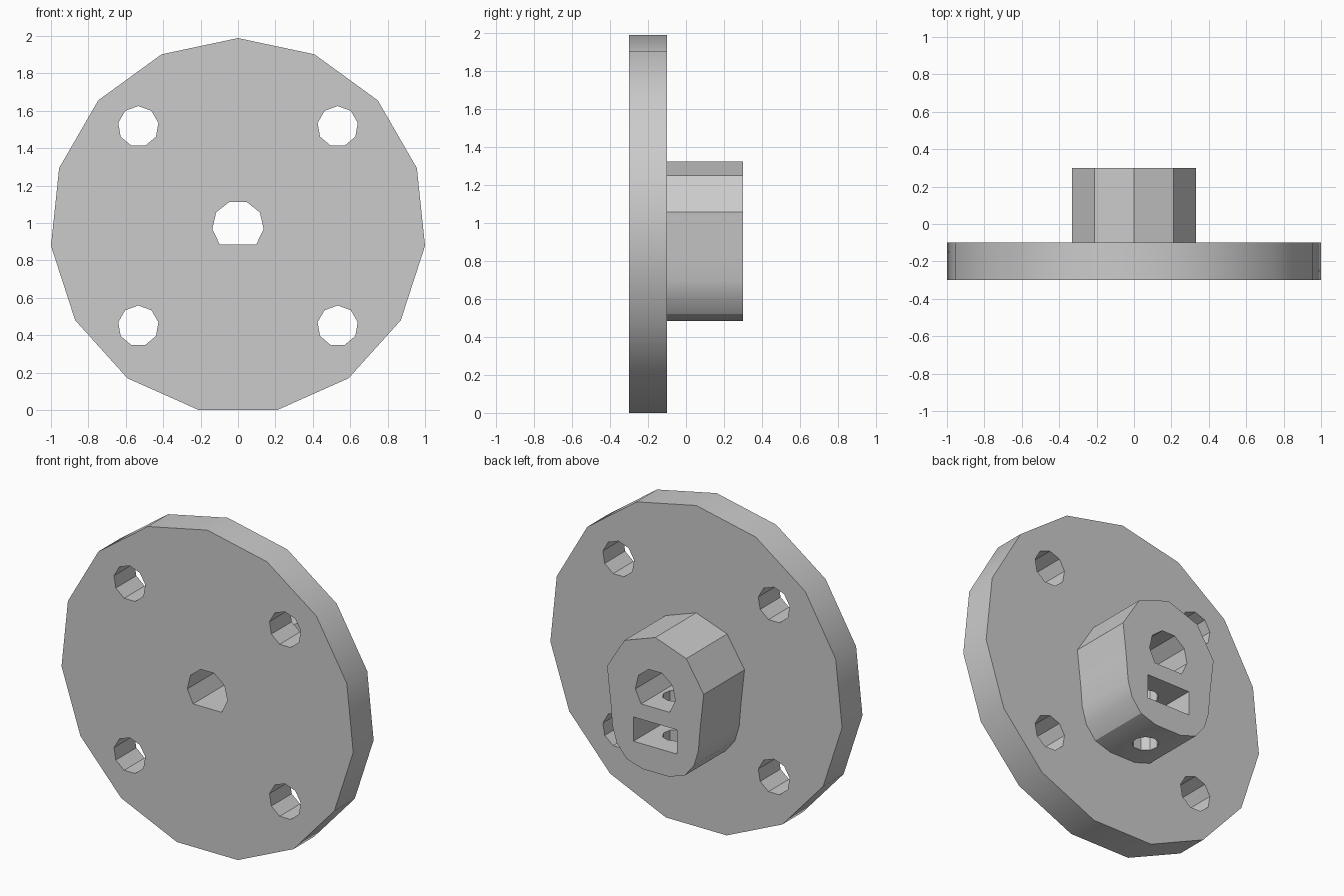
import bpy, bmesh
from math import sin, cos, radians, pi
from mathutils import Vector

if "Cube" in bpy.data.objects:
    bpy.data.objects.remove(bpy.data.objects["Cube"], do_unlink=True)

CZ = 0.983            # height of the shaft axis
BACK, MID, FRONT = 0.3, -0.1, -0.3

grey = bpy.data.materials.new("plain_grey")
grey.use_nodes = True
grey.diffuse_color = (0.6, 0.6, 0.6, 1)
grey.node_tree.nodes["Principled BSDF"].inputs["Base Color"].default_value = (0.6, 0.6, 0.6, 1)


def arc(radius, start, step, count, cx=0, cz=CZ):
    """Points on a circle, angles in degrees."""
    angles = [radians(start + step * i) for i in range(count)]
    return [(cx + radius * cos(a), cz + radius * sin(a)) for a in angles]


def prism(name, outline, low, high, vertical=False):
    """Extrude an outline along y, or along z when vertical."""
    bm = bmesh.new()
    place = (lambda p: (p[0], p[1], low)) if vertical else (lambda p: (p[0], low, p[1]))
    face = bm.faces.new([bm.verts.new(place(p)) for p in outline])
    new = bmesh.ops.extrude_face_region(bm, geom=[face])["geom"]
    shift = Vector((0, 0, high - low)) if vertical else Vector((0, high - low, 0))
    bmesh.ops.translate(bm, vec=shift, verts=[v for v in new if isinstance(v, bmesh.types.BMVert)])
    bmesh.ops.recalc_face_normals(bm, faces=bm.faces)
    mesh = bpy.data.meshes.new(name)
    bm.to_mesh(mesh)
    bm.free()
    mesh.materials.append(grey)
    obj = bpy.data.objects.new(name, mesh)
    bpy.context.collection.objects.link(obj)
    return obj


def finish(obj, cutters):
    """Cut the holes and shade smooth below 30 degrees."""
    bpy.ops.object.select_all(action='DESELECT')
    bpy.context.view_layer.objects.active = obj
    obj.select_set(True)
    for cutter in cutters:
        mod = obj.modifiers.new("cut", 'BOOLEAN')
        mod.operation, mod.solver, mod.object = 'DIFFERENCE', 'EXACT', cutter
        bpy.ops.object.modifier_apply(modifier=mod.name)
    bpy.ops.object.shade_smooth_by_angle(angle=radians(30))


# Round plate and hub with rounded top and narrowed bottom
flange_plate = prism("flange_plate", arc(1.0055, 90, 24, 15), FRONT, MID)
STEP = 270 / 7
side = [(0.295, 0.70), (0.265, 0.60), (0.20, 0.52), (0.09, 0.485)]
right = arc(0.34, 90, -STEP, 4)[1:] + side
left = [(-x, z) for x, z in reversed(right)]
hub = prism("hub", [(0, CZ + 0.34)] + right + left, MID, BACK)

# Shaft bore with a flat bottom
bore = prism("bore_cutter", arc(0.138, -45, STEP, 8), -0.5, 0.5)

# Four bolt holes
bolts = [prism("bolt_cutter", arc(0.109, 90, 40, 9, sx * 0.533, CZ + sz * 0.533), -0.5, 0.5)
         for sx in (-1, 1) for sz in (-1, 1)]

# Nut slot and the set screw hole below the bore
slot = prism("slot_cutter", [(-0.15, 0.64), (0.15, 0.64), (0.15, 0.79), (-0.15, 0.79)], -0.2, 0.5)
screw = prism("screw_cutter", arc(0.076, 90, 40, 9, 0, 0.1), 0.3, CZ, vertical=True)

finish(flange_plate, [bore] + bolts)
finish(hub, [bore, slot, screw])
for cutter in [bore, slot, screw] + bolts:
    bpy.data.objects.remove(cutter, do_unlink=True)
